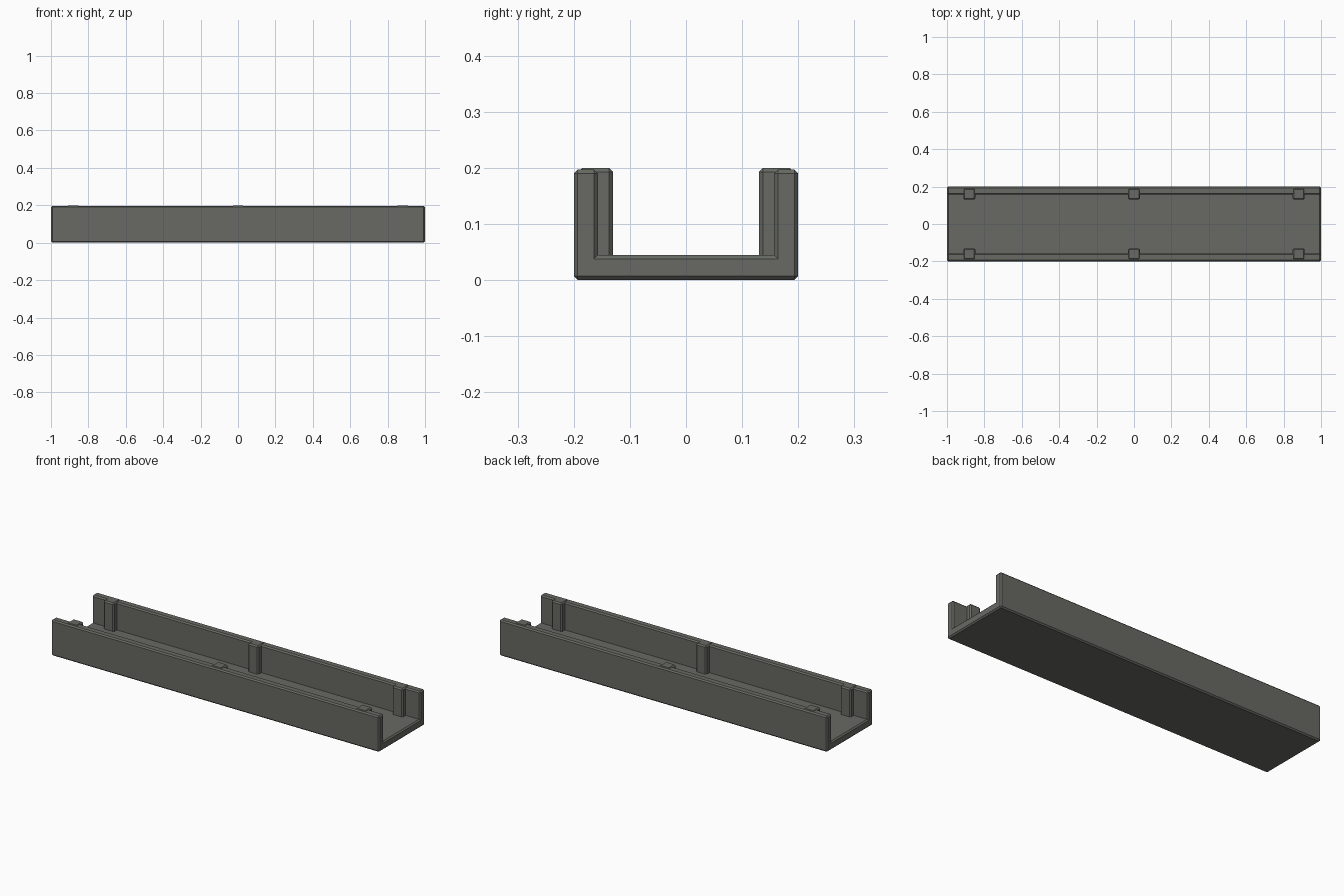
import bpy, bmesh
from mathutils import Matrix

if "Cube" in bpy.data.objects:
    bpy.data.objects.remove(bpy.data.objects["Cube"])

mat = bpy.data.materials.new("dark stone grey")
mat.diffuse_color = (0.138, 0.144, 0.125, 1)
mat.use_nodes = True
mat.node_tree.nodes["Principled BSDF"].inputs["Base Color"].default_value = mat.diffuse_color
BEVEL = 0.007


def finish(name, bm):
    """Chamfer the convex edges and make an object."""
    bmesh.ops.recalc_face_normals(bm, faces=bm.faces)
    sharp = [e for e in bm.edges if e.calc_face_angle_signed() > 0.5]
    bmesh.ops.bevel(bm, geom=sharp, offset=BEVEL, segments=1,
                    affect='EDGES', clamp_overlap=True)
    me = bpy.data.meshes.new(name)
    bm.to_mesh(me)
    bm.free()
    me.materials.append(mat)
    ob = bpy.data.objects.new(name, me)
    bpy.context.collection.objects.link(ob)


# U-shaped channel: cross-section swept along x
top = 0.197
profile = [(-0.2, 0), (0.2, 0), (0.2, top), (0.157, top),
           (0.157, 0.045), (-0.157, 0.045), (-0.157, top), (-0.2, top)]
bm = bmesh.new()
face = bm.faces.new([bm.verts.new((-1, y, z)) for y, z in profile])
ext = bmesh.ops.extrude_face_region(bm, geom=[face], use_keep_orig=True)
for v in ext["geom"]:
    if isinstance(v, bmesh.types.BMVert):
        v.co.x = 1
finish("trough_channel", bm)

# Upright ribs in pairs, standing slightly above the walls
for i, x in enumerate((-0.88, 0, 0.88)):
    for side, label in ((-1, "front"), (1, "back")):
        bm = bmesh.new()
        bmesh.ops.create_cube(
            bm, size=1,
            matrix=Matrix.Translation((x, side * 0.161, 0.115))
            @ Matrix.Diagonal((0.065, 0.062, 0.17, 1)))
        finish(f"{label}_rib_{i + 1}", bm)
